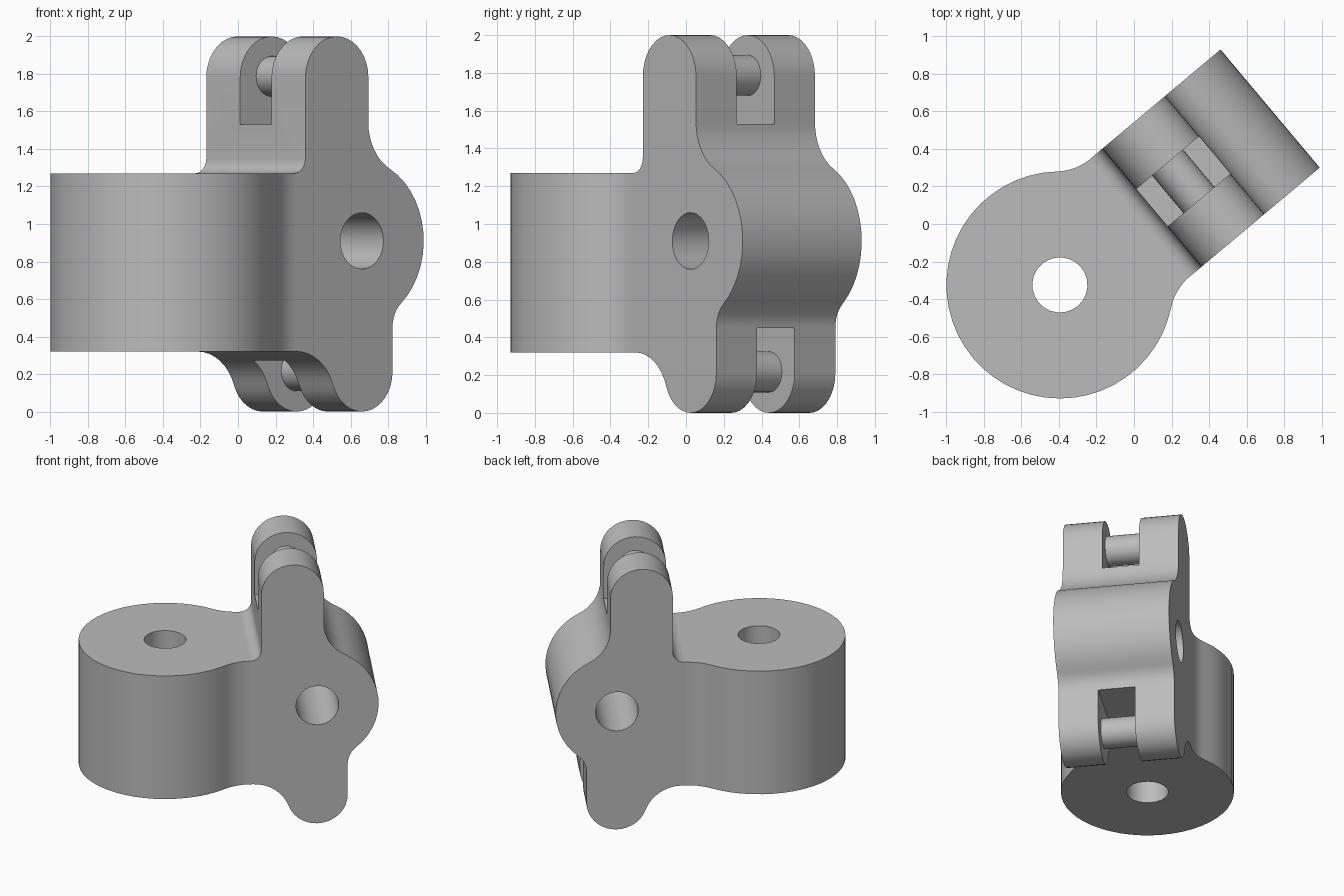
import bpy, bmesh
from math import cos, sin, radians, pi
from mathutils import Matrix, Vector

if "Cube" in bpy.data.objects:
    bpy.data.objects.remove(bpy.data.objects["Cube"])

# The part is built along its own u axis, then turned into place
PLACE = Matrix.Translation((-0.395, -0.325, 0)) @ Matrix.Rotation(radians(40), 4, 'Z')

grey = bpy.data.materials.new("plain grey")
grey.use_nodes = True
grey.diffuse_color = (0.5, 0.5, 0.5, 1)
grey.node_tree.nodes["Principled BSDF"].inputs["Base Color"].default_value = (0.5, 0.5, 0.5, 1)


def arc(cx, cy, r, start, end, n):
    angles = [radians(start + (end - start) * i / n) for i in range(n + 1)]
    return [(cx + r * cos(a), cy + r * sin(a)) for a in angles]


def prism(name, points, low, high, upright=True):
    """Extrude an outline: in plan (u, v) when upright, else from the side (u, z)."""
    bm = bmesh.new()
    at = (lambda p, h: (p[0], p[1], h)) if upright else (lambda p, h: (p[0], h, p[1]))
    face = bm.faces.new([bm.verts.new(at(p, low)) for p in points])
    out = bmesh.ops.extrude_face_region(bm, geom=[face])["geom"]
    shift = Vector((0, 0, high - low)) if upright else Vector((0, high - low, 0))
    bmesh.ops.translate(bm, vec=shift, verts=[v for v in out if isinstance(v, bmesh.types.BMVert)])
    bmesh.ops.remove_doubles(bm, verts=bm.verts, dist=0.0005)
    bmesh.ops.recalc_face_normals(bm, faces=bm.faces)
    bm.transform(PLACE)
    mesh = bpy.data.meshes.new(name)
    bm.to_mesh(mesh)
    bm.free()
    mesh.materials.append(grey)
    obj = bpy.data.objects.new(name, mesh)
    bpy.context.collection.objects.link(obj)
    return obj


def activate(obj):
    bpy.ops.object.select_all(action='DESELECT')
    obj.select_set(True)
    bpy.context.view_layer.objects.active = obj


def combine(obj, tool, operation):
    activate(obj)
    mod = obj.modifiers.new("combine", 'BOOLEAN')
    mod.operation, mod.solver, mod.object = operation, 'EXACT', tool
    bpy.ops.object.modifier_apply(modifier=mod.name)
    bpy.data.objects.remove(tool)


def circle(u, w, r, n):
    return arc(u, w, r, 0, 360 - 360 / n, n - 1)


def box(u0, u1, z0, z1):
    return [(u0, z0), (u1, z0), (u1, z1), (u0, z1)]


HALF = 0.411   # half width of the hinge block
JOIN = 0.56    # where the barrel neck meets the hinge block

# Barrel with a filleted neck
neck = arc(JOIN, 0.707, 0.297, 270, 231.6, 8)
barrel = arc(0, 0, 0.605, 51.6, 308.4, 36)
mirrored = [(u, -v) for u, v in reversed(neck)]
body = prism("bracket_body", neck + barrel[1:-1] + mirrored, 0.32, 1.27)

# Hinge block: lower lobe, round middle, upper lobe, all filleted together
side = [(JOIN, 0.32)]
side += arc(0.58, 0.053, 0.267, 90, 19.45, 8)
side += arc(1.033, 0.213, 0.213, 199.45, 360, 16)
side += arc(1.412, 0.45, 0.166, 180, 129.5, 6)
side += arc(1.033, 0.91, 0.43, -50.5, 62.85, 14)
side += arc(1.356, 1.54, 0.278, 242.85, 180, 8)
side += arc(0.859, 1.781, 0.219, 0, 180, 18)
side += arc(JOIN, 1.35, 0.08, 0, -90, 6)
block = prism("hinge_block", side, -HALF, HALF, False)
combine(body, block, 'UNION')

# Bores and clevis slots
cutters = [
    prism("barrel_bore", circle(0, 0, 0.147, 24), 0, 1.6),
    prism("block_bore", circle(1.033, 0.91, 0.15, 32), -0.6, 0.6, False),
    prism("upper_slot", box(0.6, 1.2, 1.53, 2.2), -0.13, 0.13, False),
    prism("lower_slot", box(0.73, 1.4, -0.2, 0.45), -0.13, 0.13, False),
]
for cutter in cutters:
    combine(body, cutter, 'DIFFERENCE')

# Pins across the slots
pins = [prism("upper_pin", circle(0.859, 1.787, 0.108, 32), -0.14, 0.14, False),
        prism("lower_pin", circle(1.033, 0.217, 0.108, 32), -0.14, 0.14, False)]

for obj in [body] + pins:
    activate(obj)
    bpy.ops.object.shade_smooth_by_angle(angle=radians(30))
